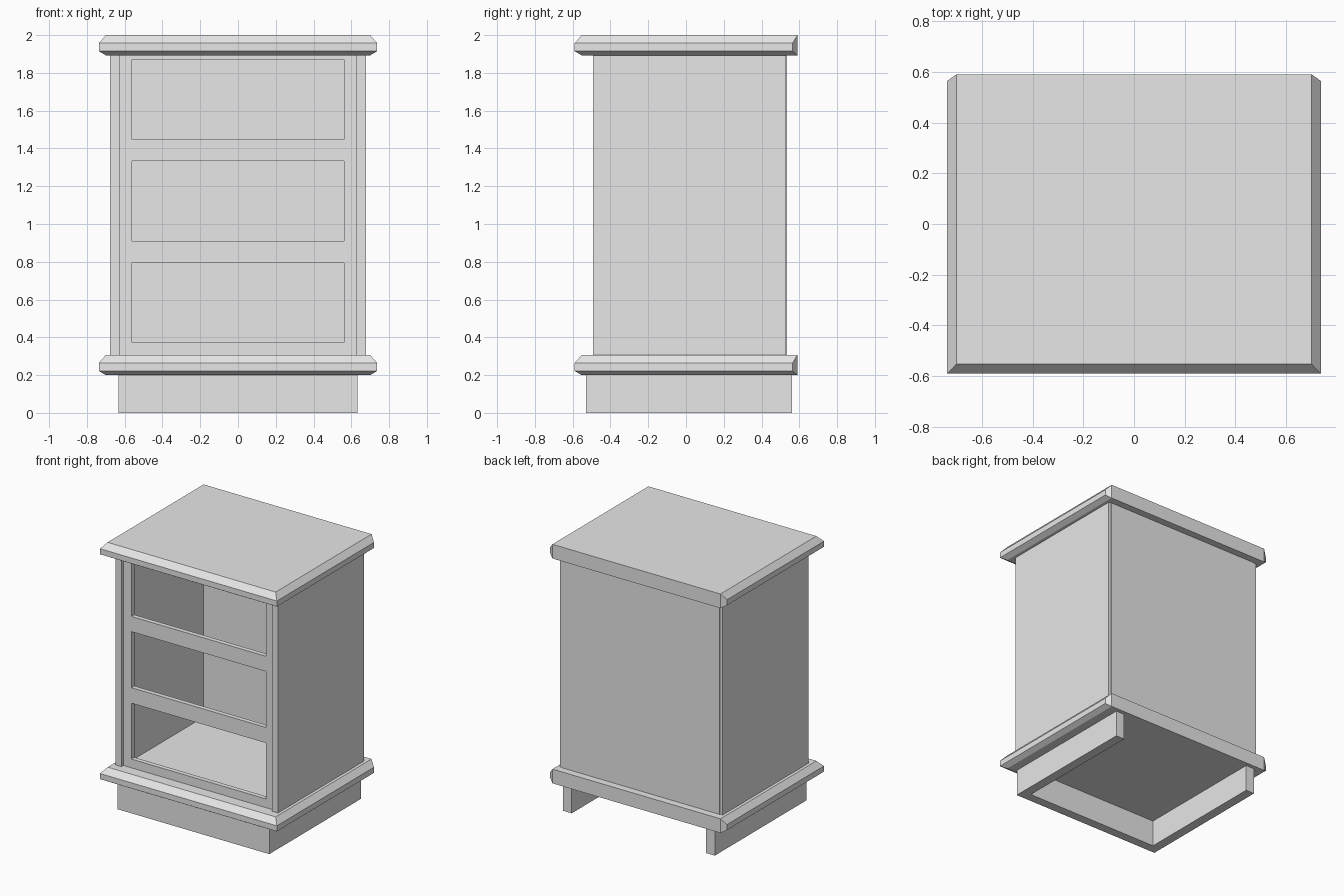
import bpy
import bmesh

if "Cube" in bpy.data.objects:
    bpy.data.objects.remove(bpy.data.objects["Cube"])

# Single plain grey material
grey = bpy.data.materials.new("plain_grey")
grey.use_nodes = True
colour = (0.8, 0.8, 0.8, 1)
grey.diffuse_color = colour
grey.node_tree.nodes["Principled BSDF"].inputs["Base Color"].default_value = colour


def finish(name, bm):
    bmesh.ops.recalc_face_normals(bm, faces=bm.faces)
    mesh = bpy.data.meshes.new(name)
    bm.to_mesh(mesh)
    bm.free()
    mesh.materials.append(grey)
    obj = bpy.data.objects.new(name, mesh)
    bpy.context.collection.objects.link(obj)
    return obj


def box(name, xs, ys, zs):
    bm = bmesh.new()
    bmesh.ops.create_cube(bm, size=1)
    for v in bm.verts:
        for i, (lo, hi) in enumerate((xs, ys, zs)):
            v.co[i] = hi if v.co[i] > 0 else lo
    return finish(name, bm)


def moulded_slab(name, z):
    """Board with bevelled front and sides, flat back and clipped back corners."""
    bm = bmesh.new()
    inner, outer = (0.70, -0.552, 0.59), (0.737, -0.59, 0.564)
    for dz, (x, front, back) in ((0, inner), (0.022, outer), (0.064, outer), (0.107, inner)):
        for sx in (-x, x):
            for y in (front, back):
                bm.verts.new((sx, y, z + dz))
    bmesh.ops.convex_hull(bm, input=bm.verts)
    bmesh.ops.dissolve_limit(bm, angle_limit=0.01, verts=bm.verts, edges=bm.edges)
    return finish(name, bm)


BASE, TOP = 0.307, 1.893

# Moulded boards above and below the cabinet
moulded_slab("base_board", 0.20)
moulded_slab("top_board", TOP)

# Side panels and plinth sides
for side, s in (("left", 1), ("right", -1)):
    box(side + "_panel", sorted((0.627 * s, 0.677 * s)), (-0.492, 0.53), (BASE, TOP))
    box(side + "_plinth", sorted((0.56 * s, 0.632 * s)), (-0.53, 0.56), (0, 0.20))

# Plinth front, open at the back
box("front_plinth", (-0.56, 0.56), (-0.53, -0.46), (0, 0.20))

# Back panel, slightly proud of the sides
box("back_panel", (-0.655, 0.655), (0.485, 0.535), (BASE, TOP))

# Recessed front frame with three open drawer bays
bm = bmesh.new()
xs = (-0.627, -0.561, 0.561, 0.627)
zs = (BASE, 0.373, 0.794, 0.911, 1.333, 1.447, 1.87, TOP)
grid = [[bm.verts.new((x, -0.468, z)) for x in xs] for z in zs]
for r in range(len(zs) - 1):
    for c in range(3):
        if not (c == 1 and r % 2 == 1):
            bm.faces.new((grid[r][c], grid[r][c + 1], grid[r + 1][c + 1], grid[r + 1][c]))
front = bm.faces[:]
back = bmesh.ops.extrude_face_region(bm, geom=front, use_keep_orig=True)
for v in back["geom"]:
    if isinstance(v, bmesh.types.BMVert):
        v.co.y += 0.035
bmesh.ops.dissolve_limit(bm, angle_limit=0.01, verts=bm.verts, edges=bm.edges)
finish("front_frame", bm)
